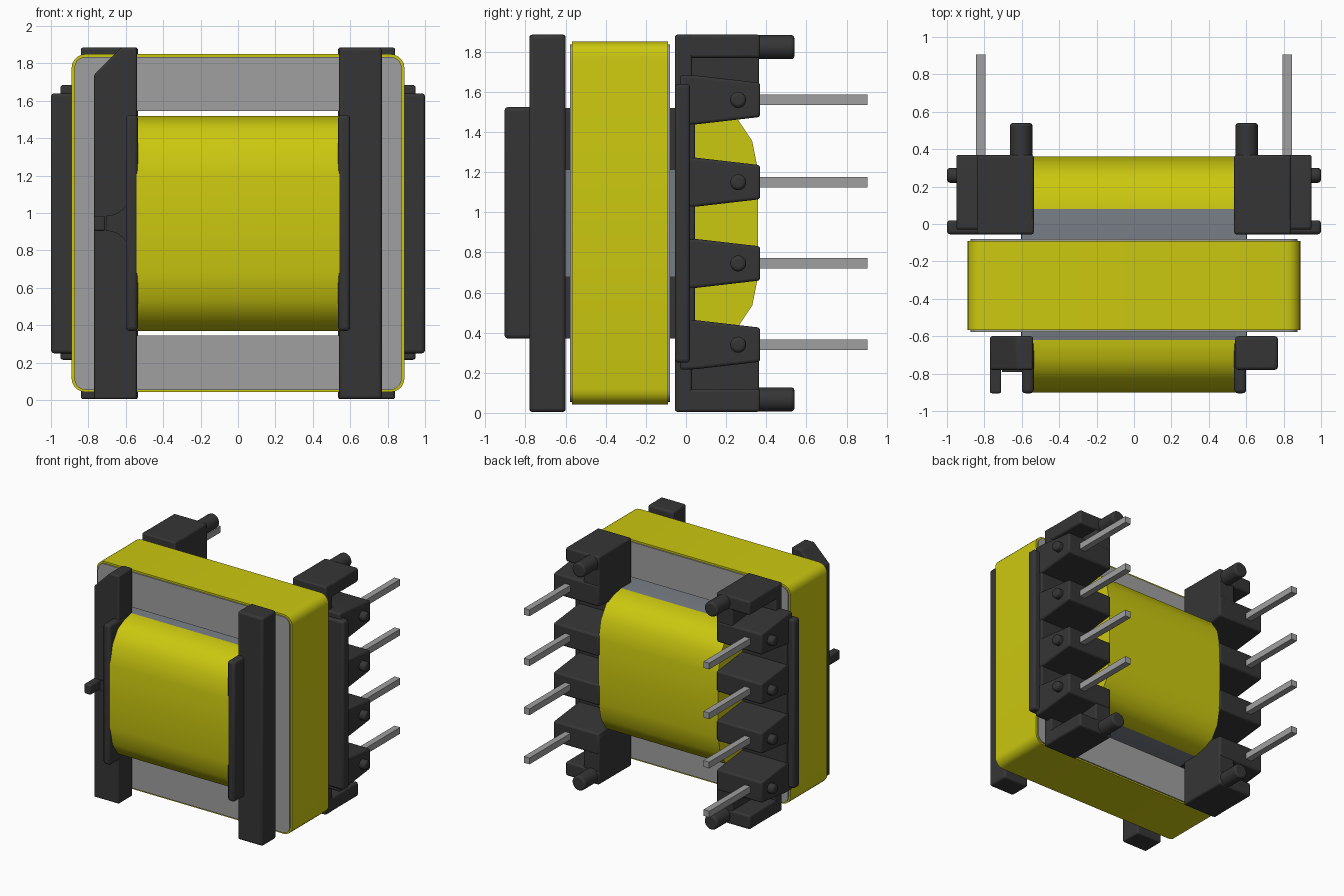
import bpy, bmesh, math
from mathutils import Vector

old = bpy.data.objects.get("Cube")
if old:
    bpy.data.objects.remove(old, do_unlink=True)


def material(name, rgb):
    m = bpy.data.materials.new(name)
    m.use_nodes = True
    m.diffuse_color = (*rgb, 1)
    b = next(n for n in m.node_tree.nodes if n.type == 'BSDF_PRINCIPLED')
    b.inputs["Base Color"].default_value = (*rgb, 1)
    b.inputs["Roughness"].default_value = 0.6
    return m


YELLOW = material("yellow tape", (0.60, 0.58, 0.005))
BLACK = material("black plastic", (0.036, 0.036, 0.036))
GREY = material("core grey", (0.35, 0.35, 0.35))
SLATE = material("slate grey", (0.18, 0.20, 0.225))


def finish(name, bm, mats, bevel=0.0):
    bmesh.ops.recalc_face_normals(bm, faces=bm.faces[:])
    me = bpy.data.meshes.new(name)
    bm.to_mesh(me)
    bm.free()
    for m in mats:
        me.materials.append(m)
    ob = bpy.data.objects.new(name, me)
    bpy.context.collection.objects.link(ob)
    if bevel:
        mod = ob.modifiers.new("rounded edges", 'BEVEL')
        mod.width, mod.segments = bevel, 3
        mod.limit_method, mod.angle_limit = 'ANGLE', math.radians(40)
    bpy.ops.object.select_all(action='DESELECT')
    ob.select_set(True)
    bpy.context.view_layer.objects.active = ob
    bpy.ops.object.shade_smooth_by_angle(angle=math.radians(32))
    return ob


def place(axis, u, v, w):
    # profile (u, v) with depth w along the chosen axis
    return Vector((w, u, v)) if axis == 'x' else Vector((u, w, v))


def prism(name, pts, axis, a, b, mats, bevel=0.0):
    bm = bmesh.new()
    lo = [bm.verts.new(place(axis, u, v, a)) for u, v in pts]
    hi = [bm.verts.new(place(axis, u, v, b)) for u, v in pts]
    bm.faces.new(lo)
    bm.faces.new(hi)
    for i in range(len(pts)):
        j = (i + 1) % len(pts)
        bm.faces.new((lo[i], lo[j], hi[j], hi[i]))
    return finish(name, bm, mats, bevel)


def box(name, x, y, z, mat, bevel=0.0):
    pts = [(y[0], z[0]), (y[1], z[0]), (y[1], z[1]), (y[0], z[1])]
    return prism(name, pts, 'x', x[0], x[1], [mat], bevel)


def rounded_rect(hx, z0, z1, r, n=5):
    pts = []
    for k, (cx, cz) in enumerate([(hx - r, z1 - r), (r - hx, z1 - r),
                                  (r - hx, z0 + r), (hx - r, z0 + r)]):
        for i in range(n + 1):
            t = math.pi / 2 * (k + i / n)
            pts.append((cx + r * math.cos(t), cz + r * math.sin(t)))
    return pts


def ring(name, outer, inner, a, b, mat):
    bm = bmesh.new()
    loops = [[bm.verts.new(place('y', u, v, w)) for u, v in pts]
             for pts, w in ((outer, a), (outer, b), (inner, b), (inner, a))]
    n = len(outer)
    for k in range(4):
        p, q = loops[k], loops[(k + 1) % 4]
        for i in range(n):
            j = (i + 1) % n
            bm.faces.new((p[i], p[j], q[j], q[i]))
    return finish(name, bm, [mat])


def rod(name, centre, radius, length, axis, mat, bevel=0.0):
    pts = [(radius * math.cos(t), radius * math.sin(t))
           for t in [2 * math.pi * i / 24 for i in range(24)]]
    c = Vector(centre)
    u0, w0 = (c.y, c.x) if axis == 'x' else (c.x, c.y)
    return prism(name, [(u + u0, v + c.z) for u, v in pts], axis,
                 w0, w0 + length, [mat], bevel)


MID = 0.945  # height of the model's middle


def span(s, a, b):
    return (min(s * a, s * b), max(s * a, s * b))


# Core with window and centre leg, wrapped by a band of tape
ring("core", rounded_rect(0.875, 0.055, 1.835, 0.06),
     rounded_rect(0.61, 0.345, 1.545, 0.002), -0.577, -0.08, GREY)
box("core_centre_leg", (-0.62, 0.62), (-0.56, -0.10), (0.68, 1.21), GREY)
ring("core_tape", rounded_rect(0.89, 0.043, 1.85, 0.075),
     rounded_rect(0.874, 0.056, 1.834, 0.06), -0.567, -0.09, YELLOW)

# Winding: rounded section, yellow on the curved sides, slate on the flats
quarter = [(0.35, 0.575), (0.45, 0.555), (0.53, 0.515), (0.60, 0.41), (0.63, 0.26)]
section = ([(-0.27 + u, MID + v) for u, v in quarter]
           + [(-0.27 + u, MID - v) for u, v in reversed(quarter)]
           + [(-0.27 - u, MID - v) for u, v in quarter]
           + [(-0.27 - u, MID + v) for u, v in reversed(quarter)])
coil = prism("winding", section, 'x', -0.545, 0.545, [YELLOW, SLATE])
for f in coil.data.polygons:
    f.material_index = 1 if abs(f.normal.z) > 0.99 else 0
box("winding_former", (-0.60, 0.60), (-0.61, 0.0), (0.375, 1.516), SLATE)

# Front bars, the one on the right with a slanted top corner
box("front_bar_left", (0.54, 0.77), (-0.78, -0.60), (0.005, 1.885), BLACK, 0.018)
prism("front_bar_right", [(-0.77, 0.005), (-0.54, 0.005), (-0.54, 1.885),
                          (-0.625, 1.885), (-0.77, 1.74)],
      'y', -0.78, -0.60, [BLACK], 0.012)

# Wire guide and hook on the right front bar
curve = [(-0.13 + 0.13 * math.sin(t), 0.13 * (1 - math.cos(t)))
         for t in [math.pi / 2 * i / 6 for i in range(7)]]
guide = ([(-0.575 + u, 0.985 + v) for u, v in curve]
         + [(-0.575 + u, 0.905 - v) for u, v in reversed(curve)])
prism("wire_guide", guide, 'y', -0.79, -0.77, [BLACK])
box("wire_hook", (-0.77, -0.71), (-0.905, -0.76), (0.905, 0.985), BLACK, 0.01)

PINS = [0.34, 0.745, 1.15, 1.56]
for s, side in ((1, "left"), (-1, "right")):
    # Bobbin cheek, in front of and beside the winding
    box(f"cheek_front_{side}", span(s, 0.535, 0.60), (-0.905, -0.60),
        (0.37, 1.525), BLACK, 0.02)
    for z0, z1, part in ((0.37, 0.68, "lower"), (1.21, 1.515, "upper")):
        box(f"cheek_{part}_{side}", span(s, 0.55, 0.604), (-0.62, 0.0),
            (z0, z1), BLACK)

    # Rear terminal rail: full-height plate and wider outer lip
    box(f"rear_plate_{side}", span(s, 0.535, 0.84), (-0.055, 0.03),
        (0.005, 1.885), BLACK, 0.012)
    box(f"rear_wall_{side}", span(s, 0.54, 0.945), (-0.05, 0.045),
        (0.26, 1.63), BLACK, 0.01)
    box(f"rear_lip_{side}", span(s, 0.56, 1.0), (-0.055, 0.02),
        (0.25, 1.64), BLACK, 0.018)

    # End ears with inner wall and round standoff
    for m, end in ((1, "top"), (-1, "bottom")):
        def height(a, b):
            return tuple(sorted((MID + m * a, MID + m * b)))
        box(f"ear_{end}_{side}", span(s, 0.535, 0.84), (-0.055, 0.37),
            height(0.825, 0.94), BLACK, 0.015)
        box(f"ear_wall_{end}_{side}", span(s, 0.535, 0.68), (-0.04, 0.365),
            height(0.54, 0.93), BLACK, 0.01)
        rod(f"standoff_{end}_{side}", (s * 0.603, 0.30, MID + m * 0.878),
            0.06, 0.24, 'y', BLACK, 0.015)

    # Tapered terminal teeth, each with a pin and a side nub
    for i, z in enumerate(PINS, 1):
        tooth = [(-0.03, z - 0.125), (0.05, z - 0.122), (0.37, z - 0.085),
                 (0.37, z + 0.085), (0.05, z + 0.122), (-0.03, z + 0.125)]
        x0, x1 = span(s, 0.537, 0.95)
        prism(f"tooth_{side}_{i}", tooth, 'x', x0, x1, [BLACK], 0.014)
        box(f"pin_{side}_{i}", span(s, 0.793, 0.845), (0.30, 0.905),
            (z - 0.026, z + 0.026), GREY)
        rod(f"nub_{side}_{i}", (s * 0.93, 0.26, z), 0.04, s * 0.07, 'x',
            BLACK, 0.018)
